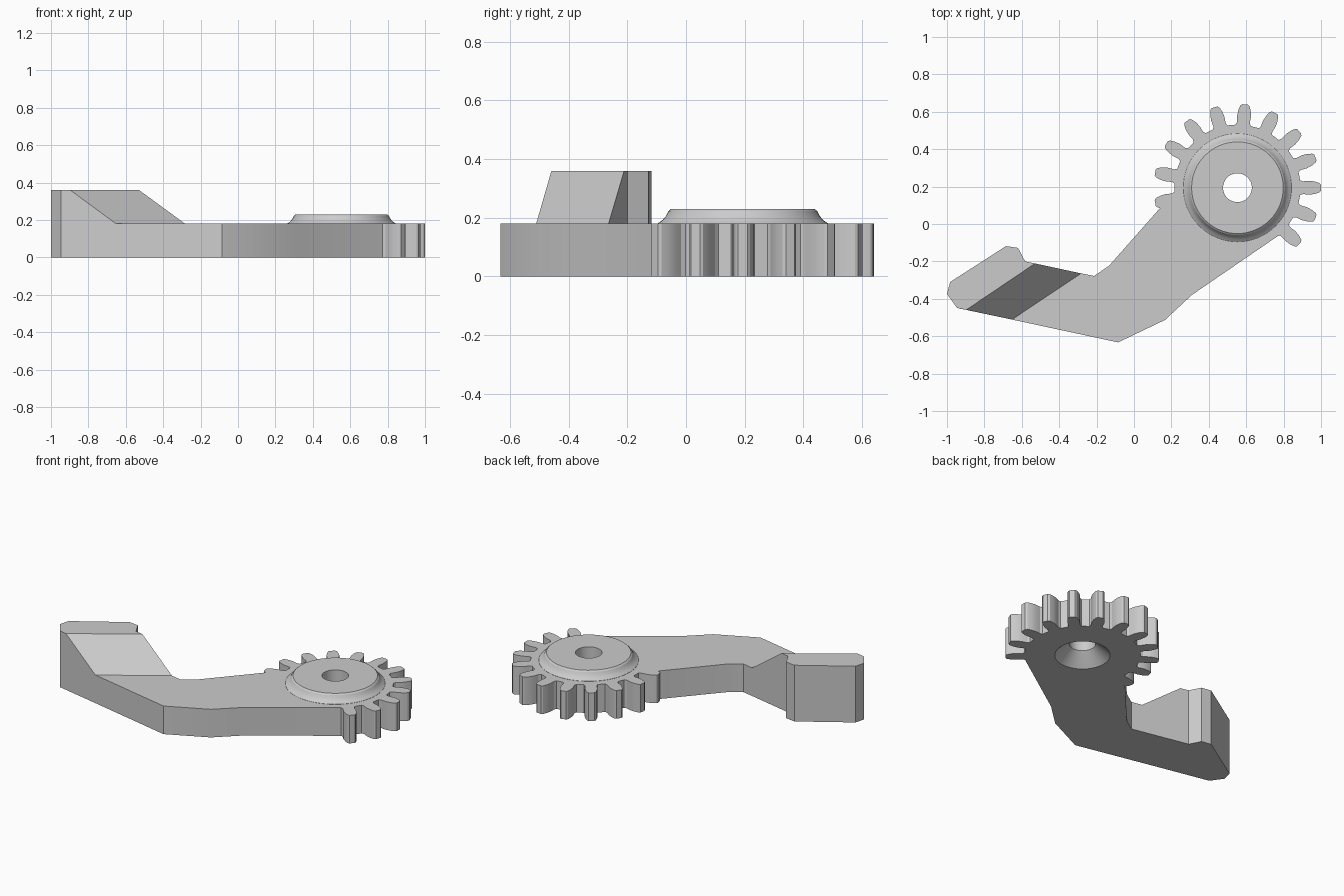
import bpy, bmesh, math
from mathutils import Vector

if "Cube" in bpy.data.objects:
    bpy.data.objects.remove(bpy.data.objects["Cube"])

CX, CY = 0.553, 0.194      # gear axis
TEETH = 17                 # full-circle count; only 12 are present
T = 0.18                   # plate thickness


def new_object(name, bm):
    bmesh.ops.recalc_face_normals(bm, faces=bm.faces[:])
    mesh = bpy.data.meshes.new(name)
    bm.to_mesh(mesh)
    bm.free()
    obj = bpy.data.objects.new(name, mesh)
    bpy.context.collection.objects.link(obj)
    return obj


def lathe(name, profile, steps=64):
    """Revolve (radius, z) points around the gear axis and cap both ends."""
    bm = bmesh.new()
    rings = []
    for r, z in profile:
        rings.append([bm.verts.new((CX + r * math.cos(2 * math.pi * i / steps),
                                    CY + r * math.sin(2 * math.pi * i / steps), z))
                      for i in range(steps)])
    for a, b in zip(rings, rings[1:]):
        for i in range(steps):
            j = (i + 1) % steps
            bm.faces.new((a[i], a[j], b[j], b[i]))
    bm.faces.new(rings[0])
    bm.faces.new(rings[-1])
    return new_object(name, bm)


def boolean(target, tool, operation):
    mod = target.modifiers.new(operation.lower(), 'BOOLEAN')
    mod.operation = operation
    mod.solver = 'EXACT'
    mod.object = tool
    bpy.context.view_layer.objects.active = target
    bpy.ops.object.modifier_apply(modifier=mod.name)
    bpy.data.objects.remove(tool)


# Gear teeth, counter-clockwise around the axis
half = [(0.335, 0.040), (0.350, 0.034), (0.385, 0.037), (0.415, 0.033),
        (0.439, 0.025), (0.447, 0.016)]
tooth = [(r, -w) for r, w in half] + [(r, w) for r, w in reversed(half)]
outline = []
for k in range(-2, 10):
    a = 2 * math.pi * k / TEETH
    u, v = Vector((math.cos(a), math.sin(a))), Vector((-math.sin(a), math.cos(a)))
    pts = tooth if k < 9 else tooth[:-4]     # last tooth merges into the arm
    outline += [Vector((CX, CY)) + u * r + v * w for r, w in pts]

# Arm outline back to the first tooth
low_a, low_b = (-0.283, -0.264), (-0.652, -0.511)      # foot of the ramp
outline += [(0.139, 0.085), (-0.134, -0.224), (-0.214, -0.278), low_a,
            (-0.582, -0.200), (-0.620, -0.128), (-0.684, -0.118),
            (-0.983, -0.310), (-1.0, -0.374), (-0.946, -0.449), low_b,
            (-0.085, -0.633), (0.166, -0.513), (0.310, -0.379)]

# Plate: extrude the outline
bm = bmesh.new()
base = bm.faces.new([bm.verts.new((p[0], p[1], 0)) for p in outline])
top = bmesh.ops.extrude_face_region(bm, geom=[base], use_keep_orig=True)['geom']
top_verts = [g for g in top if isinstance(g, bmesh.types.BMVert)]
top_face = next(g for g in top if isinstance(g, bmesh.types.BMFace))
bmesh.ops.translate(bm, verts=top_verts, vec=(0, 0, T))


def nearest(verts, p):
    return min(verts, key=lambda v: (v.co.xy - Vector(p)).length)


# Raised end block with sloping ramp
bmesh.utils.face_split(top_face, nearest(top_verts, low_a), nearest(top_verts, low_b))
end_vert = nearest(top_verts, (-1.0, -0.374))
pad = next(f for f in end_vert.link_faces if all(abs(v.co.z - T) < 1e-5 for v in f.verts))
pad = bmesh.ops.extrude_discrete_faces(bm, faces=[pad])['faces'][0]
pad_verts = list(pad.verts)
bmesh.ops.translate(bm, verts=pad_verts, vec=(0, 0, 0.18))
ra, rb = nearest(pad_verts, low_a), nearest(pad_verts, low_b)
ra.co.xy = (-0.529, -0.211)
rb.co.xy = (-0.897, -0.459)
arm = new_object("gear_arm", bm)

# Round boss with filleted foot
boss = lathe("boss", [(0.27, 0.09), (0.29, 0.12), (0.29, 0.181), (0.274, 0.192),
                      (0.262, 0.206), (0.254, 0.222), (0.245, 0.23)])
boolean(arm, boss, 'UNION')

# Axle hole with countersink underneath
hole = lathe("hole_cutter", [(0.172, -0.01), (0.092, 0.06), (0.077, 0.075), (0.077, 0.3)])
hole.hide_render = True
boolean(arm, hole, 'DIFFERENCE')

bpy.ops.object.select_all(action='DESELECT')
arm.select_set(True)
bpy.context.view_layer.objects.active = arm
bpy.ops.object.shade_smooth_by_angle(angle=math.radians(20))
